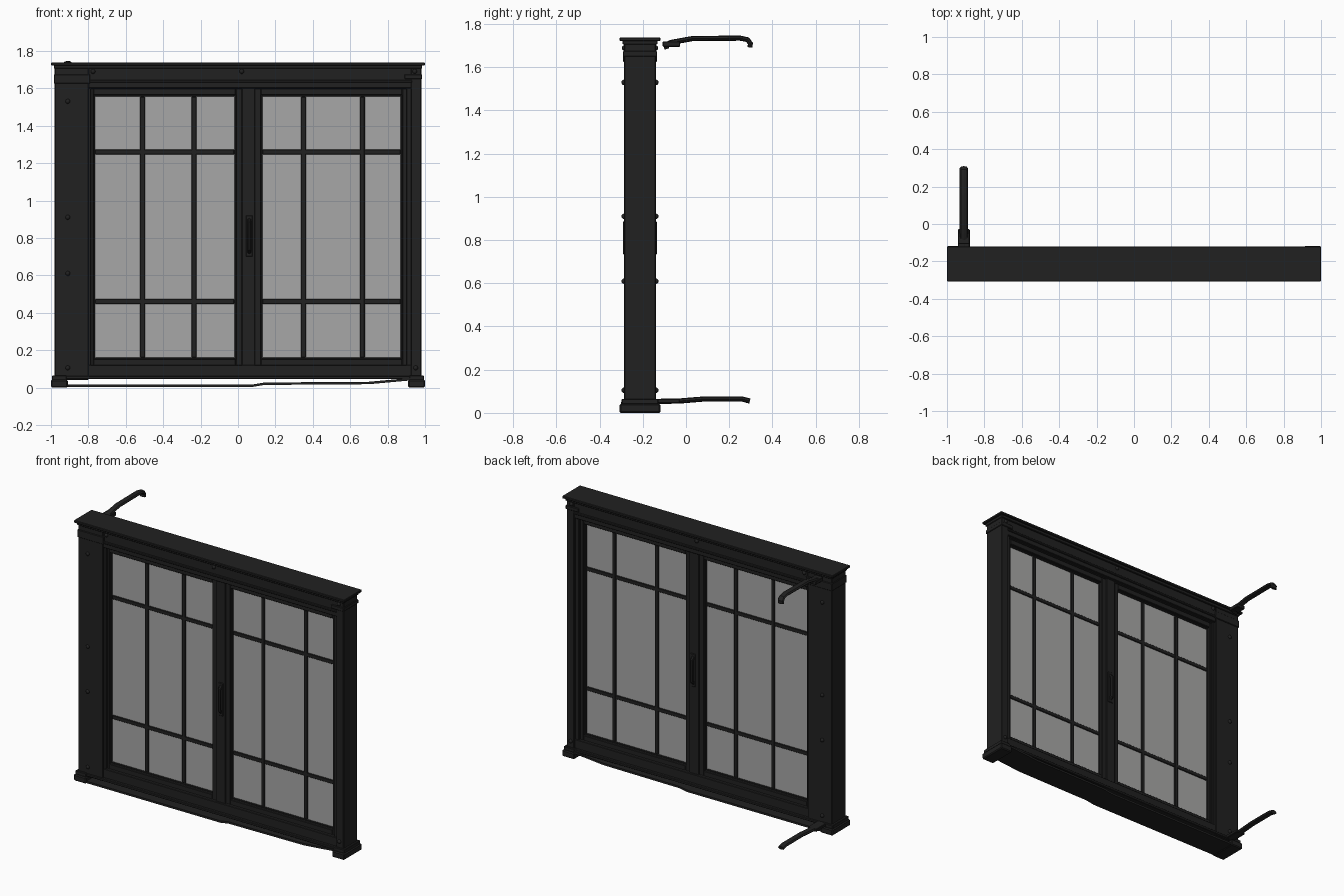
import bpy
import bmesh
from mathutils import Vector

cube = bpy.data.objects.get("Cube")
if cube:
    bpy.data.objects.remove(cube, do_unlink=True)


def make_material(name, color):
    mat = bpy.data.materials.new(name)
    mat.use_nodes = True
    mat.diffuse_color = color
    bsdf = next(n for n in mat.node_tree.nodes if n.type == 'BSDF_PRINCIPLED')
    bsdf.inputs["Base Color"].default_value = color
    return mat


IRON = make_material("black iron", (0.015, 0.015, 0.015, 1))
GLASS = make_material("grey glass", (0.39, 0.39, 0.385, 1))
MID = -0.213  # centre plane of the window in y


def finish(name, bm, mat=IRON, bevel=0.0):
    bmesh.ops.recalc_face_normals(bm, faces=bm.faces)
    mesh = bpy.data.meshes.new(name)
    bm.to_mesh(mesh)
    bm.free()
    mesh.materials.append(mat)
    obj = bpy.data.objects.new(name, mesh)
    bpy.context.collection.objects.link(obj)
    if bevel:
        mod = obj.modifiers.new("soft edge", 'BEVEL')
        mod.width = bevel
        mod.segments = 1
    return obj


def box(name, x0, x1, z0, z1, depth, mat=IRON, bevel=0.003, y=MID):
    """Box spanning x and z, centred on y."""
    bm = bmesh.new()
    bmesh.ops.create_cube(bm, size=1)
    bmesh.ops.scale(bm, vec=(x1 - x0, depth, z1 - z0), verts=bm.verts)
    bmesh.ops.translate(bm, vec=((x0 + x1) / 2, y, (z0 + z1) / 2), verts=bm.verts)
    return finish(name, bm, mat, bevel)


def tube(name, points, radius, widen=1.0):
    """Smooth bar along points, optionally widened in x about its start."""
    curve = bpy.data.curves.new(name, 'CURVE')
    curve.dimensions = '3D'
    curve.bevel_depth = radius
    curve.bevel_resolution = 2
    curve.use_fill_caps = True
    origin = Vector(points[0])
    spline = curve.splines.new('POLY')
    spline.points.add(len(points) - 1)
    for p, co in zip(spline.points, points):
        p.co = (*(Vector(co) - origin), 1)
    obj = bpy.data.objects.new(name, curve)
    obj.location = origin
    obj.scale.x = widen
    bpy.context.collection.objects.link(obj)
    curve.materials.append(IRON)
    bpy.ops.object.select_all(action='DESELECT')
    obj.select_set(True)
    bpy.context.view_layer.objects.active = obj
    bpy.ops.object.convert(target='MESH')
    bpy.ops.object.shade_smooth_by_angle()


def rivets(name, spots, half_depth):
    """Domed rivets on both the front and the back."""
    bm = bmesh.new()
    for x, z in spots:
        for side in (-1, 1):
            new = bmesh.ops.create_uvsphere(bm, u_segments=10, v_segments=6, radius=0.013)
            bmesh.ops.translate(bm, vec=(x, MID + side * half_depth, z), verts=new["verts"])
    for f in bm.faces:
        f.smooth = True
    finish(name, bm)


# Posts
box("right_post", -0.98, -0.80, 0.04, 1.72, 0.146)
box("left_post", 0.925, 0.98, 0.04, 1.72, 0.146)
box("right_jamb", -0.81, -0.785, 0.10, 1.62, 0.115)
box("left_jamb", 0.90, 0.93, 0.10, 1.62, 0.115)

# Stepped feet and post collars
for side, x0, x1 in (("right", -1.0, -0.91), ("left", 0.91, 1.0)):
    box(side + "_foot", x0, x1, 0.0, 0.042, 0.19, bevel=0.006)
    box(side + "_foot_step", x0 + 0.006, x1 - 0.006, 0.04, 0.065, 0.17)

# Header and top cap
box("header", -0.80, 0.93, 1.60, 1.72, 0.14)
box("header_lower_band", -0.80, 0.93, 1.63, 1.645, 0.156)
box("header_upper_band", -0.985, 0.985, 1.705, 1.725, 0.162)
box("top_cap", -1.0, 1.0, 1.722, 1.738, 0.188)
box("right_post_bracket", -0.985, -0.79, 1.625, 1.675, 0.158)
box("left_post_bracket", 0.89, 0.985, 1.65, 1.675, 0.158)

# Bottom rail
box("bottom_rail", -0.81, 0.93, 0.045, 0.12, 0.125)
box("bottom_ledge", -0.985, 0.985, 0.045, 0.062, 0.16)

# Bent floor plate that rises toward the left foot
bm = bmesh.new()
rise = [(-0.98, 0.004), (0.08, 0.004), (0.14, 0.014), (0.70, 0.018), (0.92, 0.038)]
outline = rise + [(x, z + 0.013) for x, z in reversed(rise)]
face = bm.faces.new([bm.verts.new((x, MID - 0.088, z)) for x, z in outline])
ext = bmesh.ops.extrude_face_region(bm, geom=[face])
bmesh.ops.translate(bm, vec=(0, 0.176, 0),
                    verts=[v for v in ext["geom"] if isinstance(v, bmesh.types.BMVert)])
finish("floor_plate", bm)


# Glazed sashes
def sash(side, x0, x1, bars):
    """Glass field x0..x1 with frame, moulding and glazing bars."""
    z0, z1 = 0.16, 1.555
    box(side + "_glass", x0 - 0.01, x1 + 0.01, z0 - 0.01, z1 + 0.01, 0.036, GLASS, 0)
    for part, border, depth, inset in (("sash", 0.036, 0.085, 0.008), ("bead", 0.014, 0.05, 0.0)):
        a, b = x0 - inset, x1 + inset
        low, high = z0 - inset, z1 + inset
        name = side + "_" + part
        box(name + "_right_stile", a - border, a, low - border, high + border, depth)
        box(name + "_left_stile", b, b + border, low - border, high + border, depth)
        box(name + "_bottom", a, b, low - border, low, depth)
        box(name + "_top", a, b, high, high + border, depth)
    for i, x in enumerate(bars):
        box(f"{side}_upright_bar_{i}", x - 0.013, x + 0.013, z0, z1, 0.05)
    for i, z in enumerate((0.46, 1.26)):
        box(f"{side}_cross_bar_{i}", x0, x1, z - 0.013, z + 0.013, 0.048)


sash("right", -0.765, -0.02, (-0.51, -0.235))
sash("left", 0.13, 0.87, (0.35, 0.665))
box("center_mullion", 0.02, 0.09, 0.11, 1.61, 0.10)
box("right_sash_filler", -0.80, 0.93, 1.595, 1.61, 0.10)

# Pull handles on both faces
for side, word in ((-1, "front"), (1, "back")):
    base, grip = MID + side * 0.046, MID + side * 0.068
    tube(word + "_handle", [(0.06, base, 0.72), (0.06, grip, 0.74), (0.06, grip, 0.88),
                            (0.06, base, 0.90)], 0.011)
    box(word + "_handle_plate", 0.042, 0.078, 0.70, 0.92, 0.008, y=MID + side * 0.052)

# Rivets
rivets("post_rivets", [(-0.91, z) for z in (0.61, 0.91, 1.53)], 0.073)
rivets("header_rivets", [(x, 1.69) for x in (-0.775, 0.02, 0.945)], 0.071)
rivets("lower_rivets", [(0.95, 0.105), (-0.91, 0.105)], 0.073)

# Hooked arms behind the right post
HX = -0.91
tube("upper_arm", [(HX, y, z) for y, z in (
    (-0.088, 1.685), (-0.095, 1.705), (-0.07, 1.715), (0.03, 1.733), (0.25, 1.735),
    (0.285, 1.728), (0.298, 1.71), (0.296, 1.692))], 0.012, 1.9)
tube("lower_arm", [(HX, y, z) for y, z in (
    (-0.14, 0.053), (-0.03, 0.055), (0.08, 0.064), (0.26, 0.064), (0.296, 0.055))], 0.012, 1.9)
box("lower_arm_root", HX - 0.032, HX + 0.032, 0.045, 0.064, 0.11, y=-0.085)
box("upper_arm_root", HX - 0.03, HX + 0.03, 1.695, 1.72, 0.08, y=-0.068)
